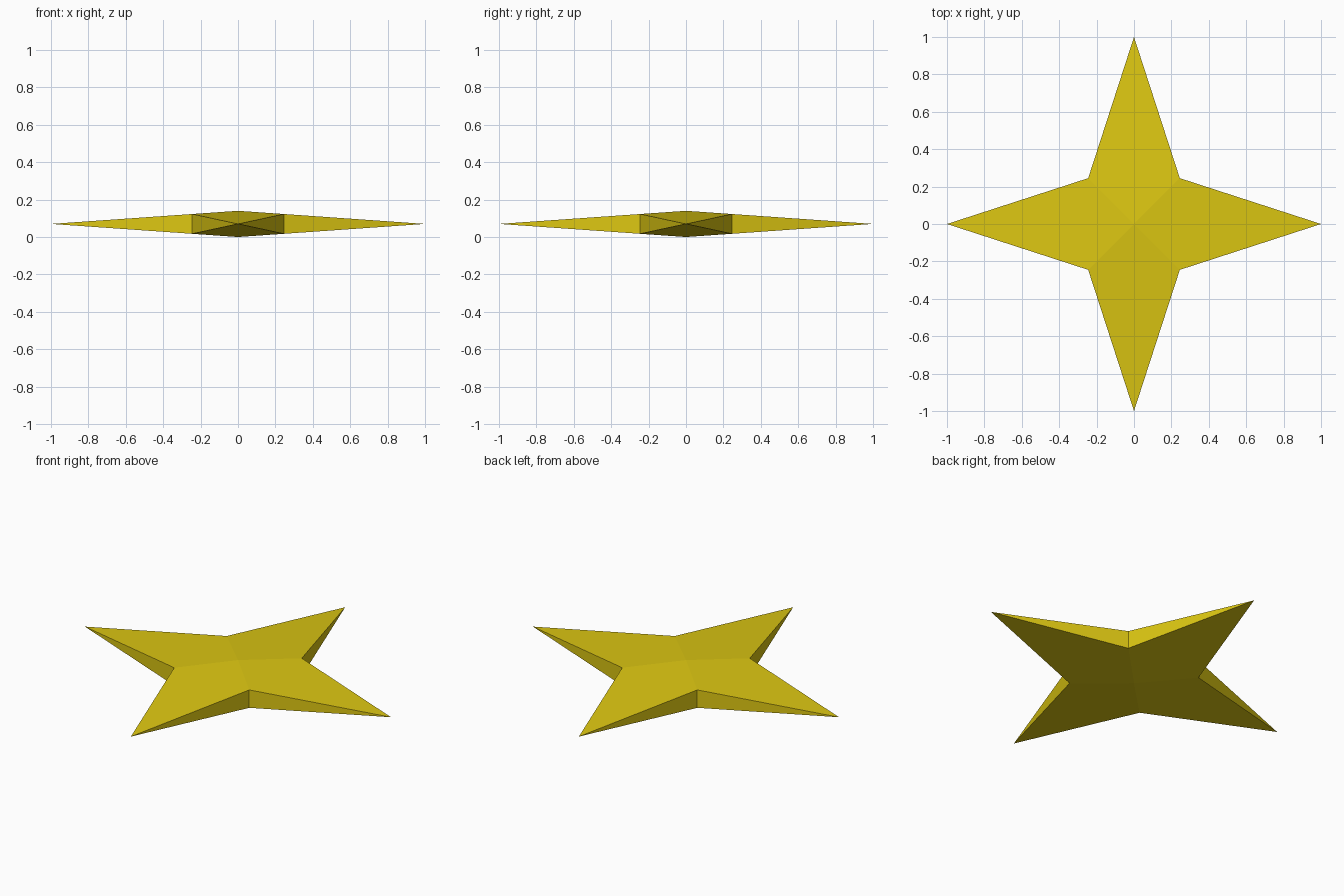
import bpy
import bmesh
from math import cos, sin, pi

cube = bpy.data.objects.get("Cube")
if cube:
    bpy.data.objects.remove(cube, do_unlink=True)

TIP = 1.0        # reach of each point
NOTCH = 0.245    # x and y of the inner corners
HALF = 0.07      # half thickness at the centre

# Golden yellow material
gold = bpy.data.materials.new("golden_yellow")
gold.use_nodes = True
colour = (0.72, 0.57, 0.006, 1.0)
gold.diffuse_color = colour
gold.node_tree.nodes["Principled BSDF"].inputs["Base Color"].default_value = colour

bm = bmesh.new()

# Sharp tips at mid height
tips = [bm.verts.new((TIP * cos(i * pi / 2), TIP * sin(i * pi / 2), HALF))
        for i in range(4)]


# Centre peak and four inner corners, lying on the slope from peak to tip
def make_side(sign):
    peak = bm.verts.new((0, 0, HALF + sign * HALF))
    corner_z = HALF + sign * HALF * (1 - NOTCH / TIP)
    radius = NOTCH * 2 ** 0.5
    corners = [bm.verts.new((radius * cos((i + 0.5) * pi / 2),
                             radius * sin((i + 0.5) * pi / 2), corner_z))
               for i in range(4)]
    return peak, corners


peak, upper = make_side(1)
base, lower = make_side(-1)

# Each point: sloped top and bottom, plus two tapering side walls
for i, tip in enumerate(tips):
    bm.faces.new((peak, upper[i - 1], tip, upper[i]))
    bm.faces.new((base, lower[i], tip, lower[i - 1]))
    bm.faces.new((tip, lower[i], upper[i]))
    bm.faces.new((tip, upper[i - 1], lower[i - 1]))

bmesh.ops.recalc_face_normals(bm, faces=bm.faces)
mesh = bpy.data.meshes.new("four_point_star")
bm.to_mesh(mesh)
bm.free()
mesh.materials.append(gold)
star = bpy.data.objects.new("four_point_star", mesh)
bpy.context.collection.objects.link(star)
